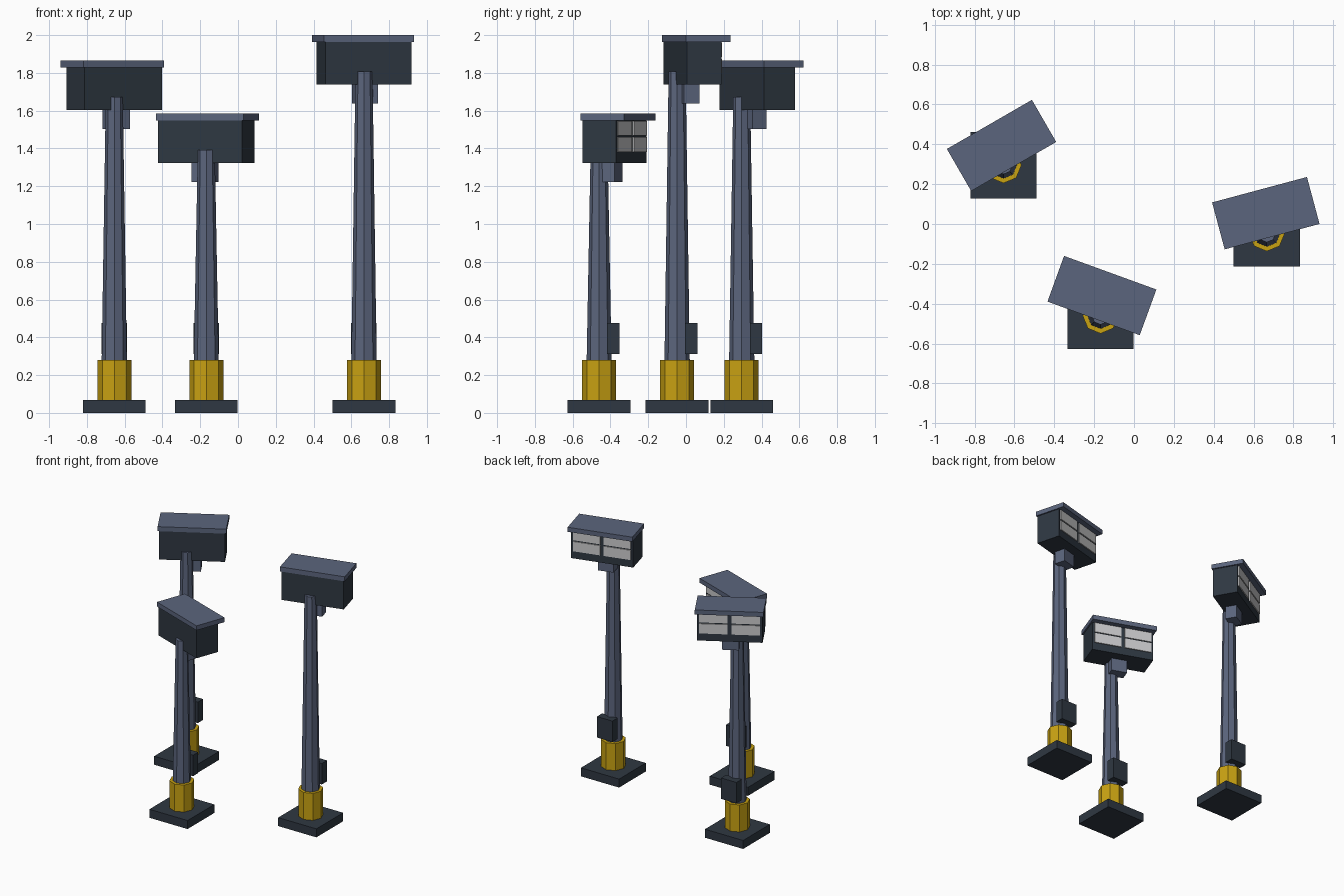
import bpy
import bmesh
from math import radians
from mathutils import Matrix, Vector

cube = bpy.data.objects.get("Cube")
if cube:
    bpy.data.objects.remove(cube, do_unlink=True)


def material(name, rgb):
    mat = bpy.data.materials.new(name)
    mat.use_nodes = True
    mat.diffuse_color = (*rgb, 1)
    bsdf = next(n for n in mat.node_tree.nodes if n.type == 'BSDF_PRINCIPLED')
    bsdf.inputs["Base Color"].default_value = (*rgb, 1)
    return mat


slate = material("slate_metal", (0.105, 0.13, 0.205))
dark = material("dark_metal", (0.028, 0.039, 0.054))
yellow = material("safety_yellow", (0.58, 0.36, 0.006))
lens = material("pale_lens", (0.6, 0.6, 0.61))


def finish(bm, name, mat, frame):
    mesh = bpy.data.meshes.new(name)
    bm.to_mesh(mesh)
    bm.free()
    mesh.materials.append(mat)
    obj = bpy.data.objects.new(name, mesh)
    obj.matrix_world = frame
    bpy.context.collection.objects.link(obj)


def box(name, size, center, mat, frame):
    bm = bmesh.new()
    place = Matrix.Translation(center) @ Matrix.Diagonal((*size, 1))
    bmesh.ops.create_cube(bm, size=1, matrix=place)
    finish(bm, name, mat, frame)


def column(name, r_bottom, r_top, z0, z1, mat, frame):
    bm = bmesh.new()
    bmesh.ops.create_cone(bm, cap_ends=True, segments=8, radius1=r_bottom, radius2=r_top,
                          depth=z1 - z0, matrix=Matrix.Translation((0, 0, (z0 + z1) / 2)))
    finish(bm, name, mat, frame)


def floodlight(label, x, y, top, angle):
    ground = Matrix.Translation((x, y, 0))
    # Base, sleeve, tapered mast and control box
    box(label + "_base", (0.333, 0.333, 0.067), (0, 0, 0.0335), dark, ground)
    column(label + "_sleeve", 0.09, 0.09, 0.067, 0.28, yellow, ground)
    column(label + "_mast", 0.07, 0.045, 0.067, top - 0.192, slate, ground)
    box(label + "_control_box", (0.135, 0.065, 0.165), (0, 0.0755, 0.393), dark, ground)

    # Turned lamp head, with z = 0 at the underside of the housing
    head = (Matrix.Translation((x, y + 0.082, top - 0.262))
            @ Matrix.Rotation(radians(angle), 4, 'Z'))
    box(label + "_bracket", (0.12, 0.085, 0.12), (0, -0.02, -0.04), slate, head)
    box(label + "_housing", (0.472, 0.19, 0.23), (0, 0, 0.115), dark, head)
    box(label + "_roof", (0.493, 0.244, 0.036), (0, 0.02, 0.244), slate, head)

    # Four lens plates on the back of the housing
    for side, sx in (("left", 1), ("right", -1)):
        for row, z in (("lower", 0.098), ("upper", 0.185)):
            box(f"{label}_{side}_{row}_lens", (0.205, 0.009, 0.077),
                (sx * 0.117, 0.0985, z), lens, head)


floodlight("rear_light", -0.655, 0.295, 1.865, 30)
floodlight("front_light", -0.168, -0.46, 1.585, -20)
floodlight("tall_light", 0.667, -0.047, 2.0, 15)
